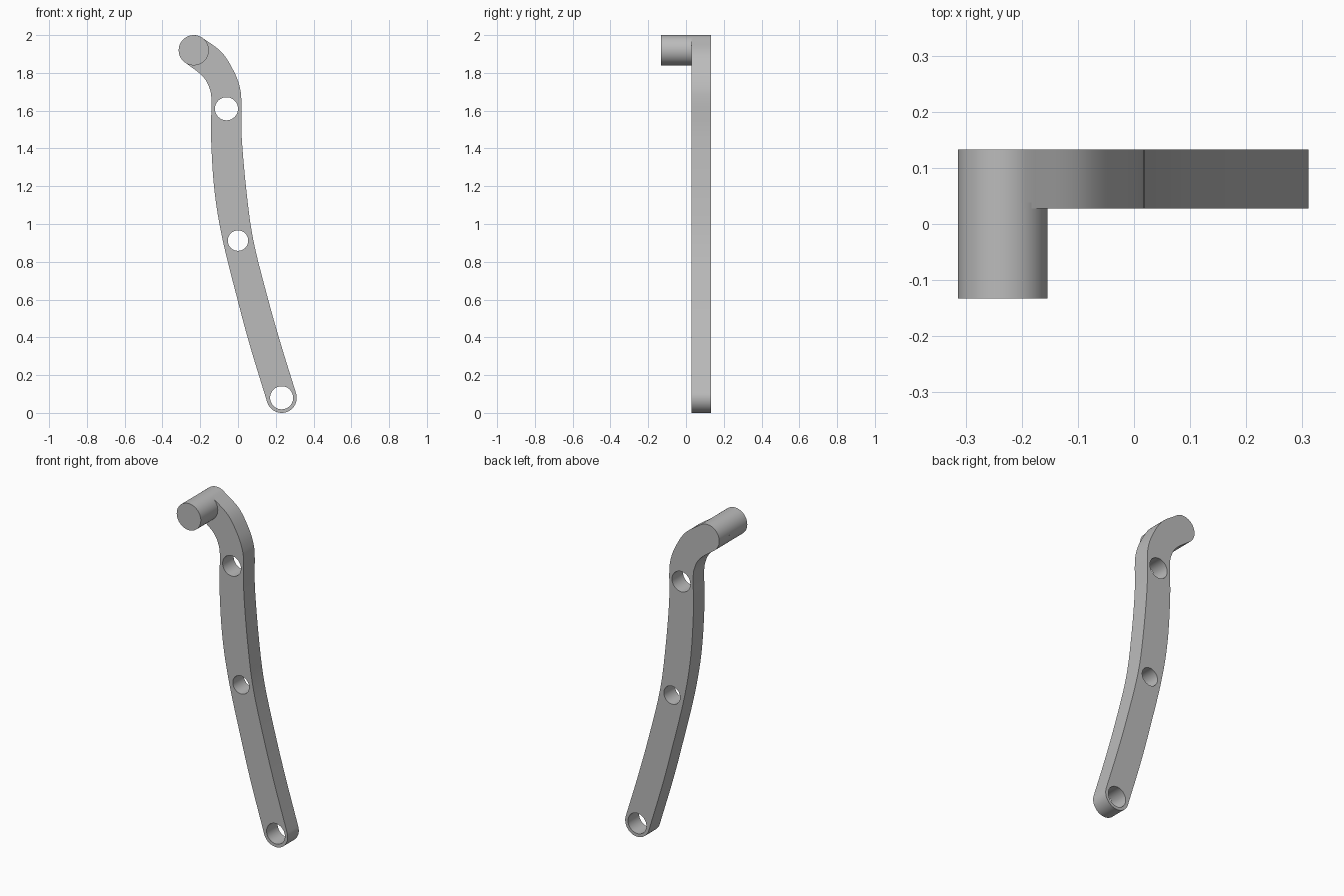
import bpy, bmesh, math
from mathutils import Vector, Matrix

cube = bpy.data.objects.get("Cube")
if cube:
    bpy.data.objects.remove(cube, do_unlink=True)

BACK, FACE, FRONT = 0.133, 0.028, -0.133
END_R = 0.08
PIN = (-0.234, 1.92)
FOOT = (0.231, 0.08)

steel = bpy.data.materials.new("plain grey")
steel.use_nodes = True
grey = (0.5, 0.5, 0.5, 1)
steel.diffuse_color = grey
steel.node_tree.nodes["Principled BSDF"].inputs["Base Color"].default_value = grey


def arc(centre, start, end, steps=24):
    """Points of a rounded end, angles in degrees."""
    angles = [math.radians(start + (end - start) * i / steps) for i in range(steps + 1)]
    return [Vector((centre[0] + END_R * math.cos(a), centre[1] + END_R * math.sin(a))) for a in angles]


def smooth_path(points, steps=6):
    """Smooth curve through the points, without its two ends."""
    p = [Vector(q) for q in points]
    p = [p[0] * 2 - p[1]] + p + [p[-1] * 2 - p[-2]]
    out = []
    for a, b, c, d in zip(p, p[1:], p[2:], p[3:]):
        for i in range(steps):
            t = i / steps
            out.append(0.5 * (2 * b + (c - a) * t + (2 * a - 5 * b + 4 * c - d) * t ** 2
                              + (3 * b - a - 3 * c + d) * t ** 3))
    return out[1:]


def finish(bm, name):
    bmesh.ops.recalc_face_normals(bm, faces=bm.faces)
    mesh = bpy.data.meshes.new(name)
    bm.to_mesh(mesh)
    bm.free()
    mesh.materials.append(steel)
    obj = bpy.data.objects.new(name, mesh)
    bpy.context.collection.objects.link(obj)
    return obj


def rod(name, x, z, radius, y0, y1):
    """Cylinder running front to back."""
    bm = bmesh.new()
    place = Matrix.Translation((x, (y0 + y1) / 2, z)) @ Matrix.Rotation(math.pi / 2, 4, "X")
    bmesh.ops.create_cone(bm, cap_ends=True, segments=64, radius1=radius, radius2=radius,
                          depth=abs(y1 - y0), matrix=place)
    return finish(bm, name)


def activate(obj):
    bpy.ops.object.select_all(action="DESELECT")
    obj.select_set(True)
    bpy.context.view_layer.objects.active = obj


# Curved arm: rounded ends joined by two flowing edges
top_end = arc(PIN, 60, 240)
foot_end = arc(FOOT, 199, 379)
inner = [(-0.19, 1.785), (-0.153, 1.725), (-0.14, 1.65), (-0.143, 1.47), (-0.125, 1.18),
         (-0.081, 0.915), (0.0, 0.59), (0.065, 0.35)]
outer = [(0.228, 0.36), (0.157, 0.61), (0.081, 0.915), (0.044, 1.18), (0.019, 1.47),
         (0.018, 1.65), (0.008, 1.73), (-0.023, 1.81), (-0.087, 1.91)]
outline = (top_end + smooth_path([top_end[-1]] + inner + [foot_end[0]])
           + foot_end + smooth_path([foot_end[-1]] + outer + [top_end[0]]))

bm = bmesh.new()
face = bm.faces.new([bm.verts.new((p.x, FACE, p.y)) for p in outline])
side = bmesh.ops.extrude_face_region(bm, geom=[face])
moved = [v for v in side["geom"] if isinstance(v, bmesh.types.BMVert)]
bmesh.ops.translate(bm, verts=moved, vec=(0, BACK - FACE, 0))
arm = finish(bm, "arm")

# Through holes
for x, z, radius in [(-0.061, 1.61, 0.061), (0.0, 0.912, 0.054), (*FOOT, 0.061)]:
    cutter = rod("hole_cutter", x, z, radius, FACE - 0.1, BACK + 0.1)
    cutter.hide_render = True
    cut = arm.modifiers.new("hole", "BOOLEAN")
    cut.operation = "DIFFERENCE"
    cut.solver = "EXACT"
    cut.object = cutter
    activate(arm)
    bpy.ops.object.modifier_apply(modifier=cut.name)
    bpy.data.objects.remove(cutter, do_unlink=True)

# Round pin at the top
pin = rod("pin", *PIN, END_R, FRONT, FACE + 0.01)

for obj in (arm, pin):
    activate(obj)
    bpy.ops.object.shade_smooth_by_angle(angle=math.radians(30))
